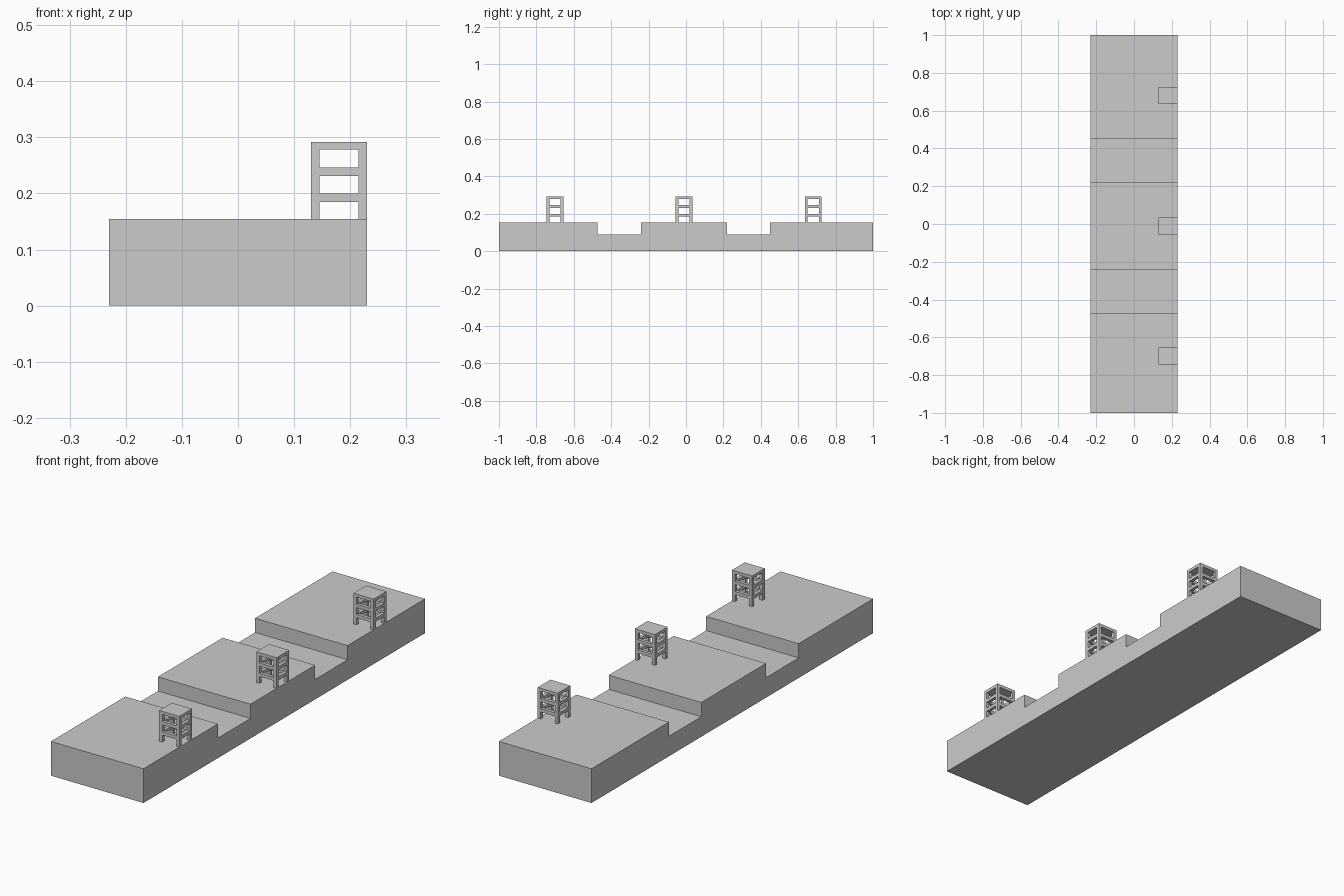
import bpy, bmesh, math

if "Cube" in bpy.data.objects:
    bpy.data.objects.remove(bpy.data.objects["Cube"])


def make_object(name, bm):
    bmesh.ops.remove_doubles(bm, verts=bm.verts, dist=1e-5)
    bmesh.ops.dissolve_limit(bm, angle_limit=math.radians(1), verts=bm.verts, edges=bm.edges)
    bmesh.ops.recalc_face_normals(bm, faces=bm.faces)
    mesh = bpy.data.meshes.new(name)
    bm.to_mesh(mesh)
    bm.free()
    obj = bpy.data.objects.new(name, mesh)
    bpy.context.collection.objects.link(obj)
    return obj


HALF_W, DECK, FLOOR = 0.23, 0.154, 0.09

# Long base: side profile (y, z) with two channels, extruded across x
profile = [(-1, 0), (1, 0), (1, DECK),
           (0.45, DECK), (0.45, FLOOR), (0.22, FLOOR), (0.22, DECK),
           (-0.24, DECK), (-0.24, FLOOR), (-0.472, FLOOR), (-0.472, DECK),
           (-1, DECK)]
bm = bmesh.new()
face = bm.faces.new([bm.verts.new((-HALF_W, y, z)) for y, z in profile])
ext = bmesh.ops.extrude_face_region(bm, geom=[face])
bmesh.ops.translate(bm, vec=(2 * HALF_W, 0, 0),
                    verts=[v for v in ext["geom"] if isinstance(v, bmesh.types.BMVert)])
make_object("base_platform", bm)

# Open frame tower: a cell lattice of corner posts, two rail rings and a solid cap
T = 0.015
XS = [0.13, 0.13 + T, HALF_W - T, HALF_W]
YS = [-0.045, -0.045 + T, 0.045 - T, 0.045]
ZS = [DECK, 0.185, 0.2, 0.231, 0.246, 0.278, 0.292]


def filled(c):
    i, j, k = c
    if not (0 <= i < 3 and 0 <= j < 3 and 0 <= k < 6):
        return False
    if k == 5:
        return True
    if i != 1 and j != 1:
        return True
    return k in (1, 3) and not (i == 1 and j == 1)


def build_tower(name, y):
    bm = bmesh.new()
    axes = (XS, YS, ZS)
    for cell in [(i, j, k) for i in range(3) for j in range(3) for k in range(6)]:
        if not filled(cell):
            continue
        for a in range(3):
            for step in (0, 1):
                near = list(cell)
                near[a] += 2 * step - 1
                if filled(near):
                    continue
                b, c = (a + 1) % 3, (a + 2) % 3
                corners = []
                for db, dc in ((0, 0), (1, 0), (1, 1), (0, 1)):
                    idx = list(cell)
                    idx[a] += step
                    idx[b] += db
                    idx[c] += dc
                    corners.append(bm.verts.new([axes[n][idx[n]] for n in range(3)]))
                bm.faces.new(corners)
    make_object(name, bm).location.y = y


for name, y in (("front_tower", -0.70), ("middle_tower", -0.01), ("back_tower", 0.68)):
    build_tower(name, y)
